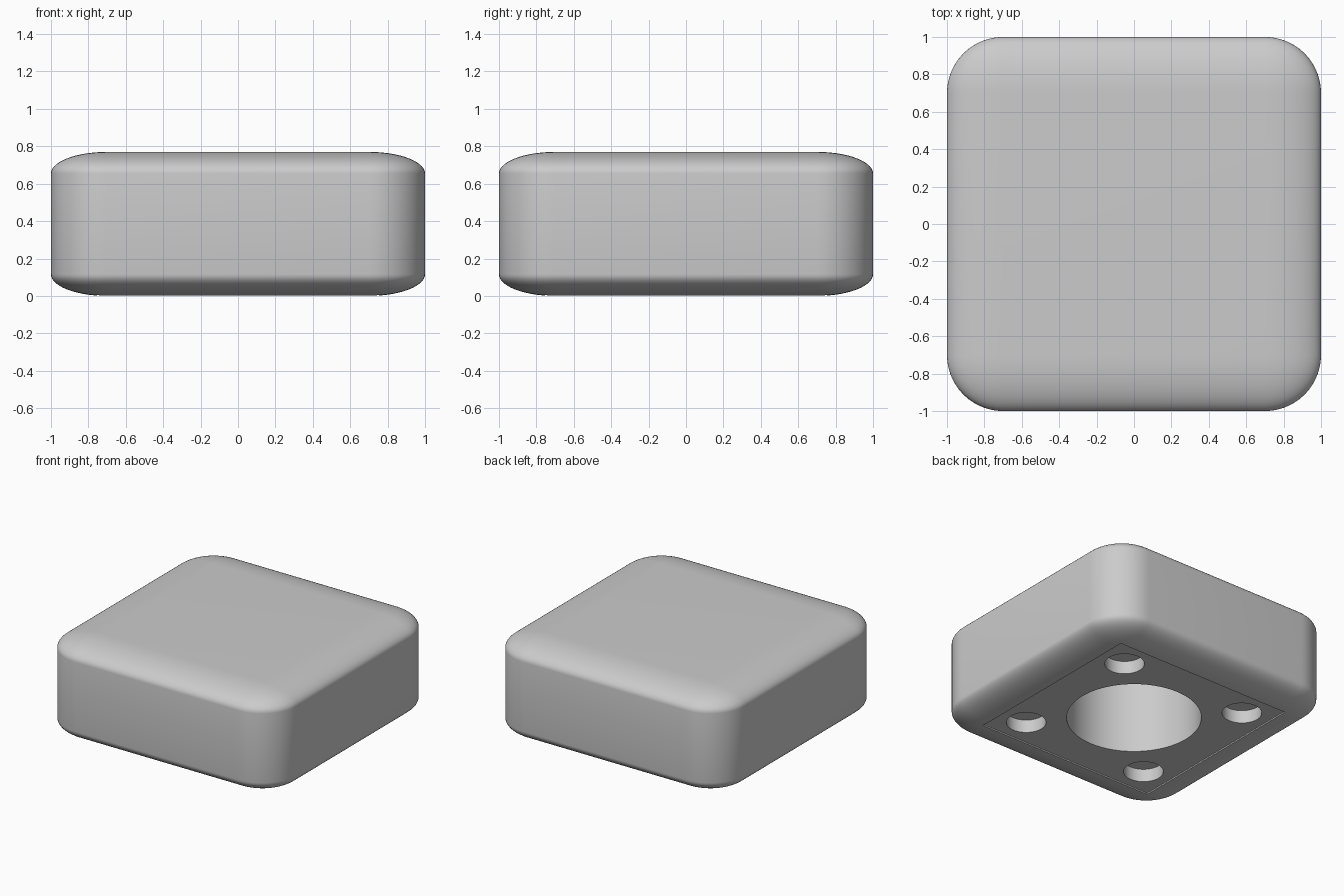
import bpy
import bmesh
import math
from mathutils import Vector

HEIGHT = 0.77
FLOOR = 0.012        # level of the recessed underside
HOLE_OFFSET = 0.54

default = bpy.data.objects.get("Cube")
if default:
    bpy.data.objects.remove(default, do_unlink=True)

grey = bpy.data.materials.new("light_grey")
grey.use_nodes = True
grey.diffuse_color = (0.6, 0.6, 0.6, 1)
grey.node_tree.nodes["Principled BSDF"].inputs["Base Color"].default_value = grey.diffuse_color


def add_object(name, bm):
    mesh = bpy.data.meshes.new(name)
    bm.to_mesh(mesh)
    bm.free()
    mesh.materials.append(grey)
    obj = bpy.data.objects.new(name, mesh)
    bpy.context.collection.objects.link(obj)
    return obj


def cut(target, name, bm):
    """Subtract a temporary solid from the target."""
    cutter = add_object(name, bm)
    cutter.hide_render = True
    mod = target.modifiers.new(name, 'BOOLEAN')
    mod.operation = 'DIFFERENCE'
    mod.solver = 'EXACT'
    mod.object = cutter
    bpy.ops.object.modifier_apply(modifier=name)
    bpy.data.objects.remove(cutter, do_unlink=True)


def drill(target, name, x, y, radius, top):
    """Bore a round blind hole upward from the underside."""
    bm = bmesh.new()
    bmesh.ops.create_cone(bm, cap_ends=True, segments=64, radius1=radius,
                          radius2=radius, depth=top + 0.1)
    bmesh.ops.translate(bm, verts=bm.verts, vec=Vector((x, y, (top - 0.1) / 2)))
    cut(target, name, bm)


# Rounded block: an evenly bevelled cube flattened in height
bm = bmesh.new()
bmesh.ops.create_cube(bm, size=2)
bmesh.ops.bevel(bm, geom=bm.edges[:], offset=0.3, segments=14,
                profile=0.5, affect='EDGES')
bmesh.ops.scale(bm, verts=bm.verts, vec=Vector((1, 1, HEIGHT / 2)))
bmesh.ops.translate(bm, verts=bm.verts, vec=Vector((0, 0, HEIGHT / 2)))
body = add_object("rounded_block", bm)

bpy.ops.object.select_all(action='DESELECT')
body.select_set(True)
bpy.context.view_layer.objects.active = body

# Shallow square recess in the underside
bm = bmesh.new()
bmesh.ops.create_cube(bm, size=1)
bmesh.ops.scale(bm, verts=bm.verts, vec=Vector((1.51, 1.51, 0.1 + FLOOR)))
bmesh.ops.translate(bm, verts=bm.verts, vec=Vector((0, 0, (FLOOR - 0.1) / 2)))
cut(body, "square_recess", bm)

# Deep central bore and four shallow corner holes
drill(body, "central_bore", 0, 0, 0.475, 0.64)
for sx in (-1, 1):
    for sy in (-1, 1):
        drill(body, "corner_hole", sx * HOLE_OFFSET, sy * HOLE_OFFSET,
              0.14, FLOOR + 0.1)

bpy.ops.object.shade_smooth_by_angle(angle=math.radians(30))
